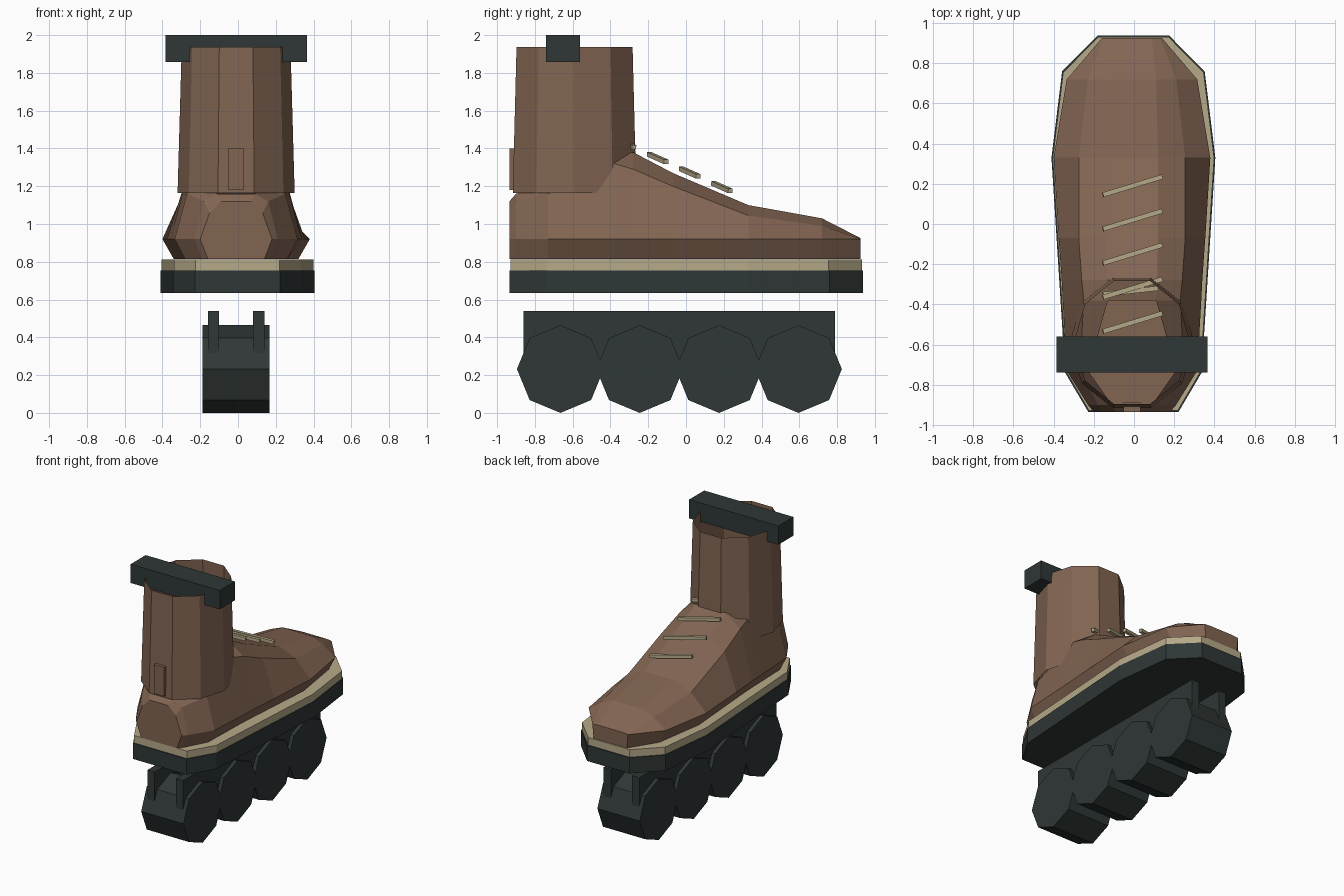
import bpy, bmesh, math
from mathutils import Vector

old = bpy.data.objects.get("Cube")
if old:
    bpy.data.objects.remove(old, do_unlink=True)

CX = -0.01  # shared centre line


def material(name, rgb):
    m = bpy.data.materials.new(name)
    m.use_nodes = True
    m.diffuse_color = (*rgb, 1)
    m.node_tree.nodes["Principled BSDF"].inputs["Base Color"].default_value = (*rgb, 1)
    return m


BROWN = material("brown leather", (0.225, 0.13, 0.085))
DARK = material("dark rubber", (0.028, 0.038, 0.037))
TAN = material("tan trim", (0.47, 0.40, 0.25))


def finish(name, bm, mat, recalc=True):
    if recalc:
        bmesh.ops.recalc_face_normals(bm, faces=bm.faces)
    me = bpy.data.meshes.new(name)
    bm.to_mesh(me)
    bm.free()
    me.materials.append(mat)
    ob = bpy.data.objects.new(name, me)
    bpy.context.collection.objects.link(ob)
    return ob


def loft(name, rings, mat, cap_start=True, cap_end=True, skip=lambda i, j: False):
    """Bridge closed rings of points, with optional caps and left-out faces."""
    bm = bmesh.new()
    vs = [[bm.verts.new(p) for p in r] for r in rings]
    n = len(rings[0])
    for i in range(len(vs) - 1):
        for j in range(n):
            if not skip(i, j):
                k = (j + 1) % n
                bm.faces.new((vs[i][j], vs[i][k], vs[i + 1][k], vs[i + 1][j]))
    if cap_start:
        bm.faces.new(vs[0])
    if cap_end:
        bm.faces.new(vs[-1])
    return finish(name, bm, mat)


def box(name, x, y, z, mat):
    rings = [[(x[0], y[0], h), (x[1], y[0], h), (x[1], y[1], h), (x[0], y[1], h)] for h in z]
    return loft(name, rings, mat)


# Sole slabs share one half outline, heel to toe
half = [(0.225, -0.935), (0.34, -0.74), (0.408, 0.33), (0.355, 0.76), (0.178, 0.938)]


def slab(name, z0, z1, grow, mat):
    outline = half + [(-x, y) for x, y in reversed(half)]
    rings = [[(x * grow - 0.003, y * (0.5 + grow / 2), z) for x, y in outline] for z in (z0, z1)]
    loft(name, rings, mat)


slab("sole", 0.635, 0.755, 1.0, DARK)
slab("welt", 0.755, 0.812, 0.985, TAN)

# Shoe sections: y, bottom and side half widths, crease (x, z), top (x, z)
sections = [
    (-0.935, 0.15, 0.19, (0.14, 1.06), (0.08, 1.12)),
    (-0.90, 0.18, 0.22, (0.17, 1.12), (0.10, 1.16)),
    (-0.73, 0.27, 0.325, (0.26, 1.16), (0.22, 1.22)),
    (-0.38, 0.28, 0.345, (0.24, 1.32), (0.12, 1.36)),
    (-0.28, 0.285, 0.35, (0.25, 1.29), (0.125, 1.38)),
    (-0.07, 0.30, 0.365, (0.265, 1.20), (0.13, 1.27)),
    (0.33, 0.33, 0.39, (0.265, 1.045), (0.13, 1.10)),
    (0.72, 0.27, 0.325, (0.22, 0.99), (0.12, 1.03)),
    (0.925, 0.14, 0.15, (0.14, 0.922), (0.10, 0.925)),
]
rings = []
for y, b, m, c, t in sections:
    side = [(b, 0.815), (m, 0.92), c, t]
    ring = side + [(-x, z) for x, z in reversed(side)]
    rings.append([(CX + x, y, z) for x, z in ring])
# The top strip stays open under the shaft
loft("shoe_upper", rings, BROWN, skip=lambda i, j: j == 3 and 0 < i < 3)

# Shaft: ten-sided tube, open at both ends
shaft = []
for z, rx, ry in ((1.163, 0.31, 0.344), (1.938, 0.288, 0.323)):
    ring = []
    for i in range(10):
        a = math.radians(36 * i)
        ring.append((CX + rx * math.cos(a), -0.59 + ry * math.sin(a), z))
    shaft.append(ring)
loft("shaft", shaft, BROWN, cap_start=False, cap_end=False)

# Heel tab and the strap across the top
box("heel_tab", (CX - 0.043, CX + 0.043), (-0.935, -0.89), (1.18, 1.40), BROWN)
box("top_strap", (CX - 0.375, CX + 0.375), (-0.74, -0.56), (1.857, 2.0), DARK)


# Laces: thin slanted bars following the instep
def lace(name, start, end, r=0.012):
    start, end = Vector(start), Vector(end)
    d = (end - start).normalized()
    u = d.cross(Vector((0, 0, 1))).normalized() * r
    w = u.cross(d).normalized() * r
    loft(name, [[p + u + w, p - u + w, p - u - w, p + u - w] for p in (start, end)], TAN)


for i in range(5):
    y, z = 0.19 - 0.17 * i, 1.195 + 0.077 * i
    lace(f"lace_{i + 1}", (-0.155, y - 0.045, z + 0.02), (0.14, y + 0.045, z - 0.02))
lace("lace_loop", (-0.155, -0.35, 1.42), (0.12, -0.32, 1.41))

# Wheel frame: two long rails
for side, x in (("right", CX - 0.12), ("left", CX + 0.12)):
    box(f"frame_{side}", (x - 0.03, x + 0.03), (-0.86, 0.79), (0.25, 0.54), DARK)

# Four eight-sided wheels
for i in range(4):
    yc = -0.665 + 0.42 * i
    rings = []
    for x in (CX - 0.178, CX + 0.178):
        rings.append([(x, yc + 0.23 * math.cos(math.pi * k / 4),
                       0.232 + 0.232 * math.sin(math.pi * k / 4)) for k in range(8)])
    loft(f"wheel_{i + 1}", rings, DARK)
